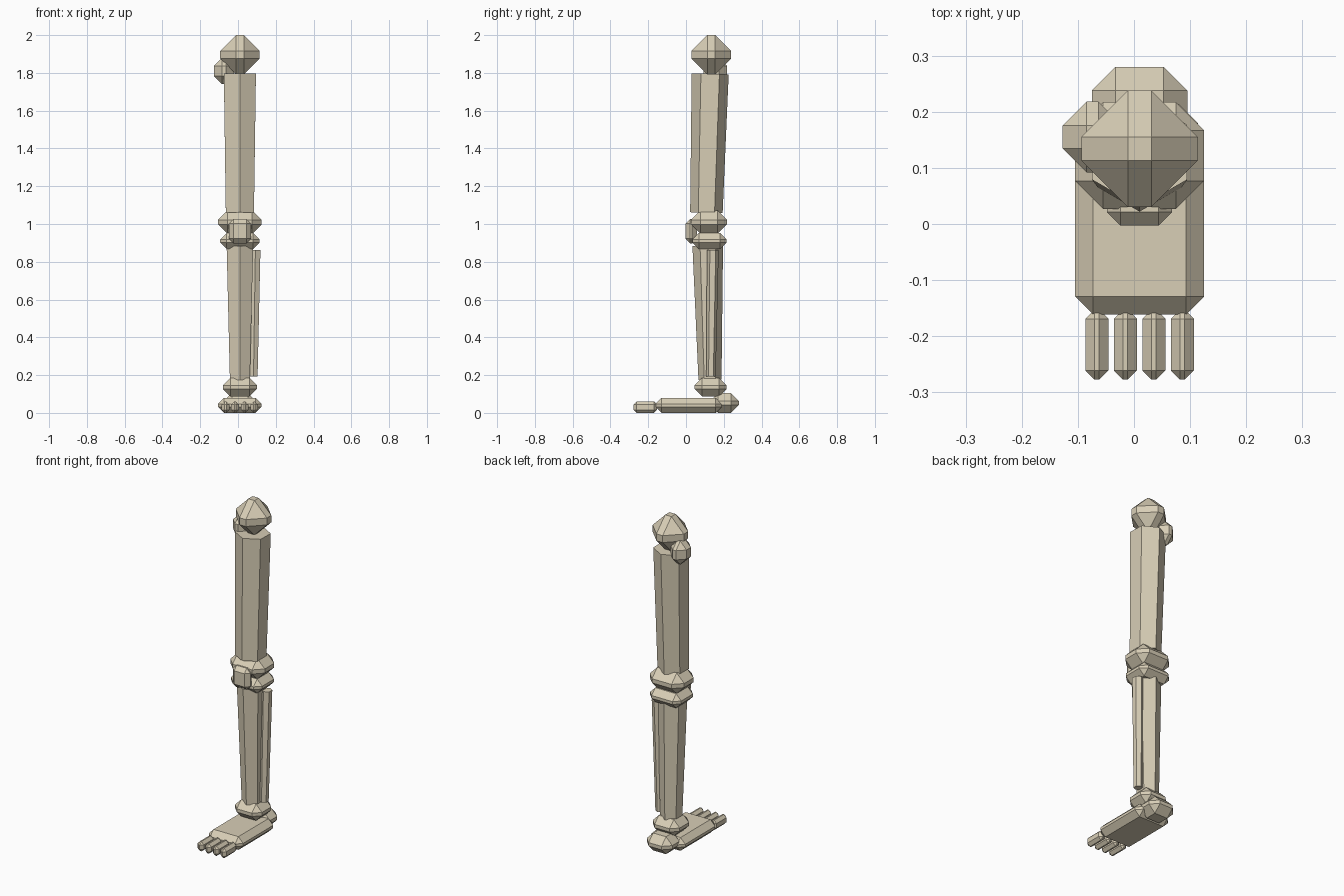
import bpy
import bmesh
from mathutils import Matrix, Vector

cube = bpy.data.objects.get("Cube")
if cube:
    bpy.data.objects.remove(cube, do_unlink=True)

# Bone colour
bone = bpy.data.materials.new("pale_bone")
bone.use_nodes = True
bone.diffuse_color = (0.69, 0.62, 0.47, 1)
bone.node_tree.nodes["Principled BSDF"].inputs["Base Color"].default_value = bone.diffuse_color

MID = 0.01  # x of the leg's centre line


def finish(name, bm):
    mesh = bpy.data.meshes.new(name)
    bm.to_mesh(mesh)
    bm.free()
    mesh.materials.append(bone)
    obj = bpy.data.objects.new(name, mesh)
    bpy.context.collection.objects.link(obj)
    return obj


def chamfered_box(name, centre, size):
    """Box with every edge cut back by 0.4 of its shortest side."""
    bm = bmesh.new()
    bmesh.ops.create_cube(bm, size=1)
    bmesh.ops.scale(bm, vec=size, verts=bm.verts)
    bmesh.ops.bevel(bm, geom=bm.edges[:], offset=0.4 * min(size), segments=1,
                    profile=0.5, affect='EDGES')
    bmesh.ops.translate(bm, vec=centre, verts=bm.verts)
    return finish(name, bm)


def tapered_shaft(name, bottom, top, r_bottom, r_top):
    """Six-sided shaft between two points, one ridge facing the front."""
    a, b = Vector(bottom), Vector(top)
    axis = b - a
    turn = Vector((0, 0, 1)).rotation_difference(axis).to_matrix().to_4x4()
    bm = bmesh.new()
    bmesh.ops.create_cone(bm, cap_ends=True, segments=6, radius1=r_bottom,
                          radius2=r_top, depth=axis.length,
                          matrix=Matrix.Translation((a + b) / 2) @ turn)
    return finish(name, bm)


# Hip and thigh
chamfered_box("hip_ball", (MID, 0.134, 1.896), (0.208, 0.208, 0.208))
chamfered_box("hip_side_knob", (-0.074, 0.155, 1.81), (0.106, 0.126, 0.14))
tapered_shaft("thigh_bone", (MID, 0.108, 1.06), (MID, 0.128, 1.795), 0.086, 0.098)

# Knee
chamfered_box("upper_knee_joint", (MID, 0.122, 1.01), (0.23, 0.19, 0.125))
chamfered_box("lower_knee_joint", (MID, 0.124, 0.91), (0.208, 0.18, 0.086))
chamfered_box("kneecap", (MID, 0.027, 0.962), (0.116, 0.06, 0.128))

# Lower leg
tapered_shaft("shin_bone", (MID, 0.127, 0.175), (MID, 0.115, 0.885), 0.061, 0.081)
tapered_shaft("outer_shin_bone", (0.082, 0.132, 0.193), (0.092, 0.142, 0.863), 0.025, 0.031)

# Ankle and foot
chamfered_box("ankle_joint", (MID, 0.13, 0.136), (0.18, 0.168, 0.1))
chamfered_box("heel", (MID, 0.204, 0.0525), (0.17, 0.152, 0.105))
chamfered_box("foot_plate", (MID, 0.014, 0.04), (0.23, 0.35, 0.08))

# Toes
for i in range(4):
    chamfered_box(f"toe_{i + 1}", (MID + (i - 1.5) * 0.0507, -0.215, 0.03),
                  (0.041, 0.125, 0.06))
